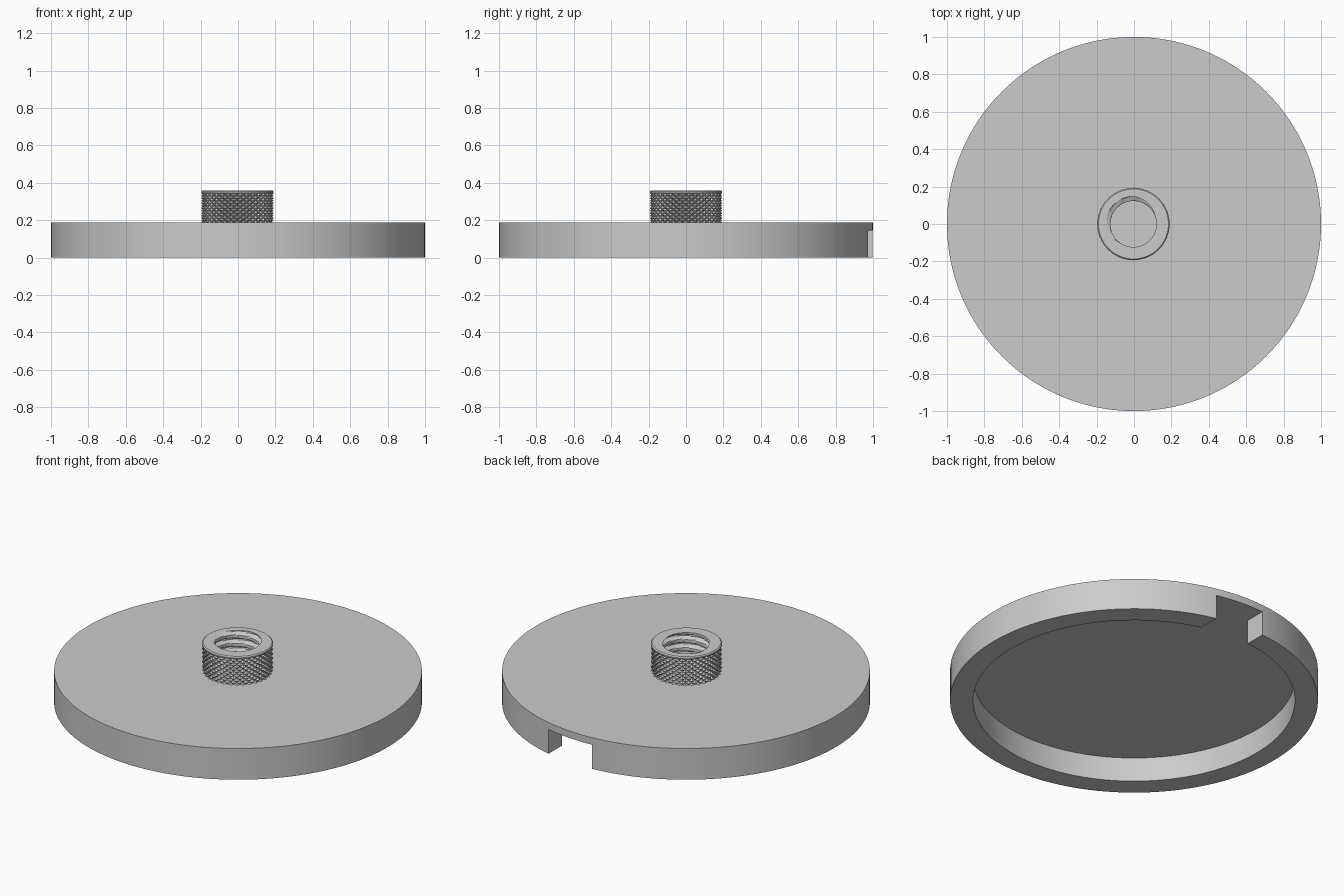
import bpy
import bmesh
from math import sin, cos, pi, tau

if "Cube" in bpy.data.objects:
    bpy.data.objects.remove(bpy.data.objects["Cube"], do_unlink=True)

# Single grey material
grey = bpy.data.materials.new("plain_grey")
grey.use_nodes = True
colour = (0.6, 0.6, 0.6, 1)
grey.diffuse_color = colour
grey.node_tree.nodes["Principled BSDF"].inputs["Base Color"].default_value = colour


def finish(name, bm, angle):
    bmesh.ops.recalc_face_normals(bm, faces=bm.faces)
    mesh = bpy.data.meshes.new(name)
    bm.to_mesh(mesh)
    bm.free()
    mesh.materials.append(grey)
    obj = bpy.data.objects.new(name, mesh)
    bpy.context.collection.objects.link(obj)
    smooth(obj, angle)
    return obj


def smooth(obj, angle):
    bpy.ops.object.select_all(action="DESELECT")
    obj.select_set(True)
    bpy.context.view_layer.objects.active = obj
    bpy.ops.object.shade_smooth_by_angle(angle=angle)


def skin_rings(rings, valley=None):
    """Join closed rings of points, capping both ends; valley() picks the diagonals."""
    bm = bmesh.new()
    loops = [[bm.verts.new(p) for p in ring] for ring in rings]
    for j, (low, high) in enumerate(zip(loops, loops[1:])):
        count = len(low)
        for i in range(count):
            k = (i + 1) % count
            a, b, c, d = low[i], low[k], high[k], high[i]
            if valley is None or not valley(j):
                bm.faces.new((a, b, c, d))
            elif (i + j) % 2 == 0:
                bm.faces.new((a, b, d))
                bm.faces.new((b, c, d))
            else:
                bm.faces.new((a, b, c))
                bm.faces.new((a, c, d))
    bm.faces.new(loops[0])
    bm.faces.new(loops[-1])
    return bm


def ring(radius, z, count):
    """Circle of points; radius may depend on the column index."""
    points = []
    for i in range(count):
        r = radius(i) if callable(radius) else radius
        points.append((r * cos(tau * i / count), r * sin(tau * i / count), z))
    return points


# Shallow round cover, hollow below
TOP, CEILING = 0.187, 0.145
profile = [(0.875, CEILING), (0.875, 0), (1, 0), (1, TOP)]
cover = finish("round_cover", skin_rings([ring(r, z, 160) for r, z in profile]), pi / 6)

# Notch through the back of the rim
bm = bmesh.new()
bmesh.ops.create_cube(bm, size=1)
bmesh.ops.scale(bm, vec=(0.305, 0.4, 0.345), verts=bm.verts)
bmesh.ops.translate(bm, vec=(0.078, 1.0, CEILING - 0.1725), verts=bm.verts)
cutter = finish("notch_cutter", bm, 0)
cutter.hide_render = True
cut = cover.modifiers.new("notch", "BOOLEAN")
cut.operation, cut.solver, cut.object = "DIFFERENCE", "EXACT", cutter
smooth(cover, pi / 6)
bpy.ops.object.modifier_apply(modifier="notch")
bpy.data.objects.remove(cutter, do_unlink=True)

# Knurled knob with a threaded bore
COLUMNS, ROWS, KNOB_TOP = 64, 12, 0.36
PITCH, BORE, GROOVE = 0.05, 0.123, 0.025
KNURL_LOW, KNURL_HIGH = TOP - 0.002, 0.345


def knurl(j):
    return lambda i: 0.194 if (i + j) % 2 == 0 else 0.178


def thread(z):
    def radius(i):
        turn = (z - KNOB_TOP) / PITCH - i / COLUMNS + 0.36
        away = abs((turn + 0.5) % 1 - 0.5)
        return BORE + GROOVE * min(1, max(0, (0.3 - away) / 0.2))
    return radius


rings = [ring(knurl(j), KNURL_LOW + (KNURL_HIGH - KNURL_LOW) * j / ROWS, COLUMNS)
         for j in range(ROWS + 1)]
rings += [ring(r, z, COLUMNS) for r, z in [(0.193, 0.347), (0.193, 0.354), (0.187, KNOB_TOP)]]
steps = 36
for s in range(steps + 1):
    z = KNOB_TOP - (KNOB_TOP - TOP - 0.002) * s / steps
    rings.append(ring(thread(z), z, COLUMNS))
knob = finish("knurled_threaded_knob", skin_rings(rings, lambda j: j < ROWS), pi / 9)
knob.location.x = -0.003
